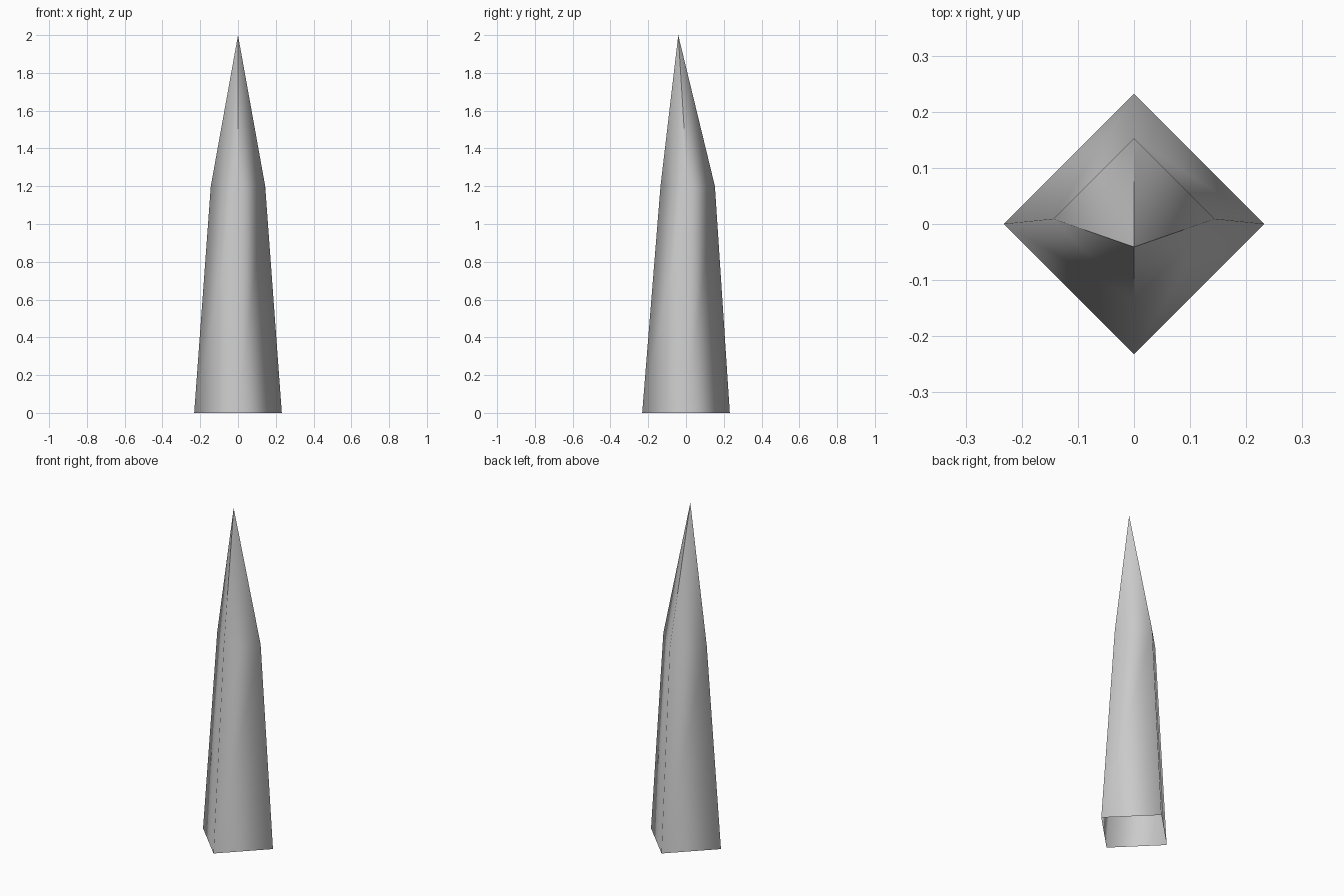
import bpy, bmesh
from math import sin, cos, pi

cube = bpy.data.objects.get("Cube")
if cube:
    bpy.data.objects.remove(cube, do_unlink=True)

SIDES = 4

# Plain grey surface
grey = bpy.data.materials.new("plain_grey")
grey.use_nodes = True
colour = (0.6, 0.6, 0.6, 1)
grey.diffuse_color = colour
grey.node_tree.nodes["Principled BSDF"].inputs["Base Color"].default_value = colour


def ring(bm, radius, y, z):
    """Diamond of vertices with corners on the axes."""
    return [bm.verts.new((radius * cos(2 * pi * i / SIDES),
                          y + radius * sin(2 * pi * i / SIDES), z))
            for i in range(SIDES)]


# Hollow spike: tapering shaft, open underneath, with a tip leaning forward
bm = bmesh.new()
base = ring(bm, 0.232, 0, 0)
shoulder = ring(bm, 0.144, 0.009, 1.2)
for i in range(SIDES):
    j = (i + 1) % SIDES
    bm.faces.new((base[i], base[j], shoulder[j], shoulder[i]))
    # Each tip face keeps its own apex, so the ridges sharpen to the point
    apex = bm.verts.new((0, -0.041, 2))
    bm.faces.new((shoulder[i], shoulder[j], apex))
for face in bm.faces:
    face.smooth = True

mesh = bpy.data.meshes.new("spike")
bm.to_mesh(mesh)
bm.free()
mesh.materials.append(grey)
spike = bpy.data.objects.new("spike", mesh)
bpy.context.collection.objects.link(spike)
